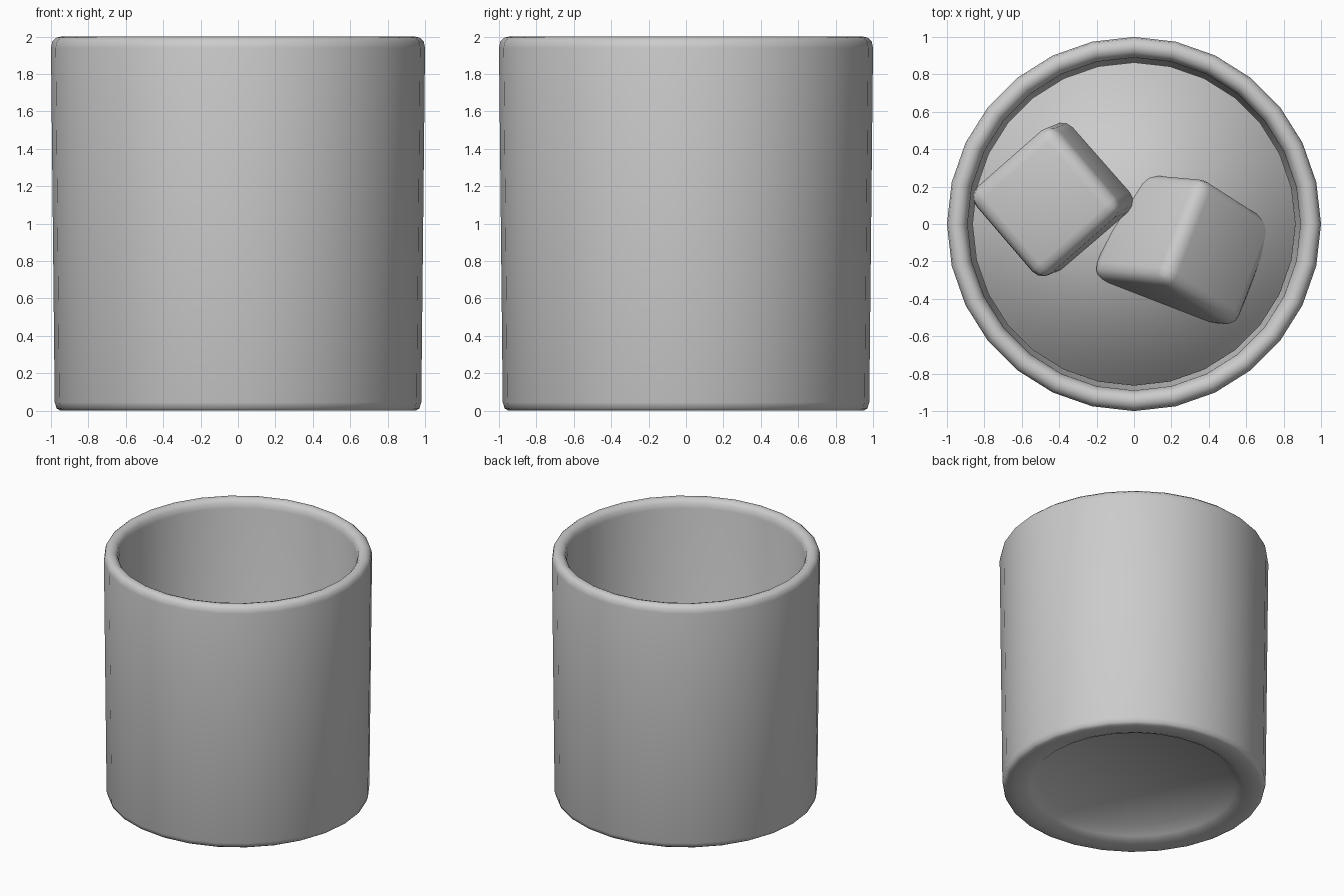
import bpy, bmesh, math
from mathutils import Vector, Matrix

if "Cube" in bpy.data.objects:
    bpy.data.objects.remove(bpy.data.objects["Cube"])

SIDES = 28


def finish(name, bm, angle=None):
    bmesh.ops.recalc_face_normals(bm, faces=bm.faces)
    me = bpy.data.meshes.new(name)
    bm.to_mesh(me)
    bm.free()
    ob = bpy.data.objects.new(name, me)
    bpy.context.collection.objects.link(ob)
    for p in me.polygons:
        p.use_smooth = True
    return ob


def lathe(name, profile):
    """Revolve a radius/height profile and cap both ends."""
    bm = bmesh.new()
    rings = [[bm.verts.new((r * math.cos(2 * math.pi * i / SIDES),
                            r * math.sin(2 * math.pi * i / SIDES), z))
              for i in range(SIDES)] for r, z in profile]
    for a, b in zip(rings, rings[1:]):
        for i in range(SIDES):
            j = (i + 1) % SIDES
            bm.faces.new((a[i], a[j], b[j], b[i]))
    bm.faces.new(rings[0])
    bm.faces.new(rings[-1])
    return finish(name, bm)


def ice(name, size, centre, u, tilt_u, tilt_v):
    """Rounded cube: turned to heading u, then tilted about its own axes."""
    bm = bmesh.new()
    bmesh.ops.create_cube(bm, size=size)
    heading = Matrix.Rotation(math.atan2(u[1], u[0]), 4, 'Z')
    tilt = Matrix.Rotation(math.radians(tilt_u), 4, 'Y') @ Matrix.Rotation(math.radians(tilt_v), 4, 'X')
    bmesh.ops.transform(bm, matrix=Matrix.Translation(centre) @ heading @ tilt, verts=bm.verts)
    ob = finish(name, bm)
    bev = ob.modifiers.new("rounding", 'BEVEL')
    bev.width, bev.segments = 0.075, 3
    return ob


# Tumbler: foot recess, outer wall, rounded rim, inner wall, floor
lathe("tumbler", [
    (0.70, 0.09), (0.77, 0.03), (0.82, 0.008), (0.88, 0.0), (0.95, 0.0),
    (0.97, 0.012), (0.98, 0.045), (1.0, 1.94), (0.993, 1.975), (0.97, 1.995),
    (0.945, 2.0), (0.92, 1.992), (0.90, 1.97), (0.89, 1.93),
    (0.855, 0.30), (0.83, 0.23), (0.77, 0.20)])

# Drink inside the tumbler
lathe("liquid", [(0.77, 0.205), (0.83, 0.235), (0.853, 0.30), (0.864, 0.85)])

# Ice cubes
ice("ice_cube_left", 0.61, (-0.425, 0.135, 0.92), (0.75, 0.66), -11, -4)
ice("ice_cube_right", 0.62, (0.265, -0.135, 0.82), (0.36, 0.93), 14, 40)
